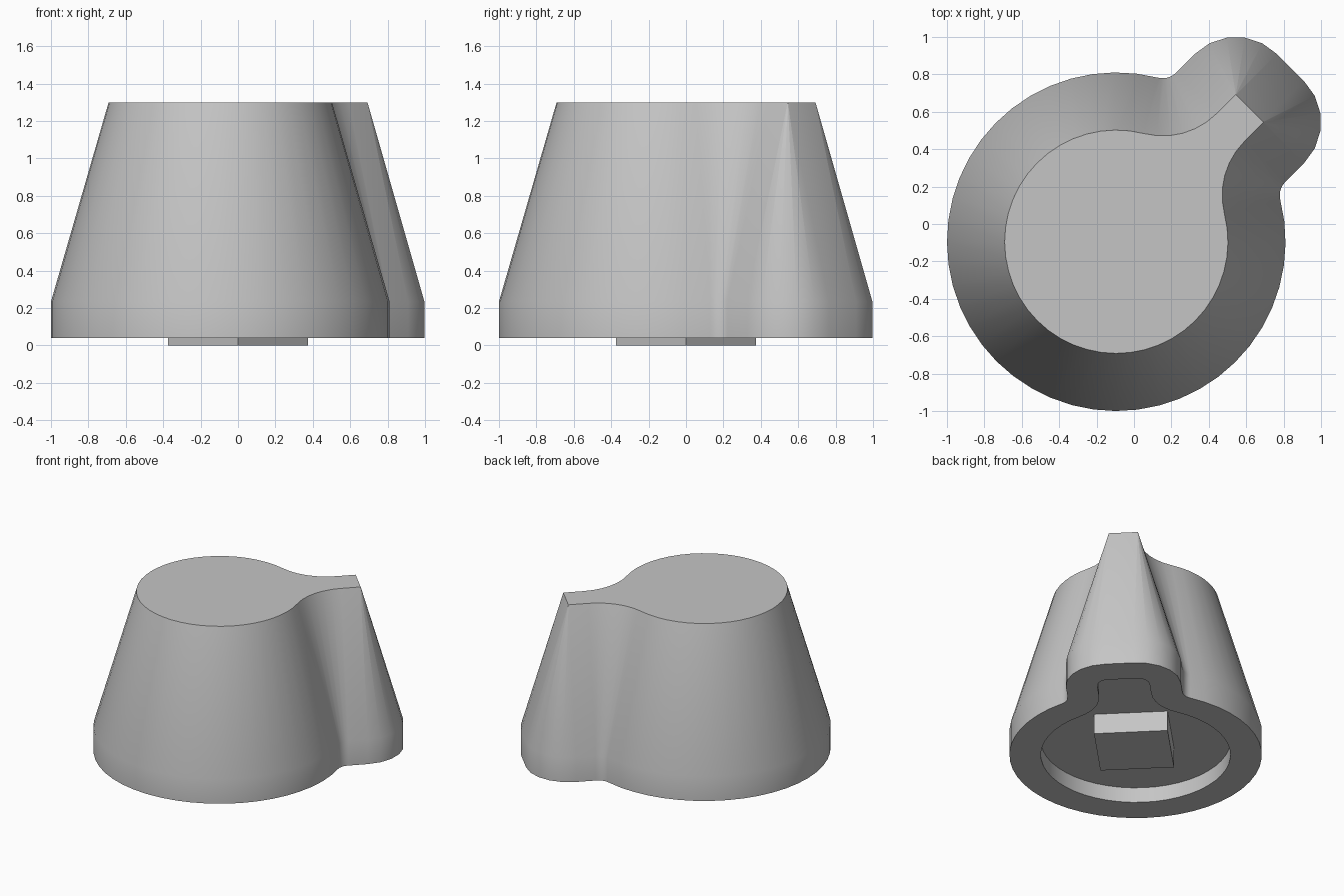
import bpy, bmesh
from math import sin, cos, atan2, sqrt, pi, radians
from mathutils import Matrix

cube = bpy.data.objects.get("Cube")
if cube:
    bpy.data.objects.remove(cube, do_unlink=True)

grey = bpy.data.materials.new("plain_grey")
grey.use_nodes = True
colour = (0.56, 0.56, 0.56, 1)
grey.diffuse_color = colour
grey.node_tree.nodes["Principled BSDF"].inputs["Base Color"].default_value = colour

# Outline dimensions, measured along the pointer direction from the origin
HUB, RADIUS = -0.134, 0.905      # round body centre and radius
HALF, TIP = 0.413, 1.183         # pointer half width and reach
CORNER, FILLET = 0.31, 0.1       # pointer corner and inner fillet radii
TURN = Matrix.Rotation(pi / 4, 4, 'Z')


def arc(cx, cy, r, start, end, steps):
    angles = [start + (end - start) * i / steps for i in range(steps + 1)]
    return [(cx + r * cos(a), cy + r * sin(a)) for a in angles]


def outline(inset):
    """Knob outline shrunk by inset: pointer corner, fillet, round body, mirrored."""
    fy = HALF + FILLET
    fx = sqrt((RADIUS + FILLET) ** 2 - fy ** 2)
    join = atan2(fy, fx)
    half = arc(TIP - CORNER, HALF - CORNER, CORNER - inset, 0, pi / 2, 5)
    half += arc(HUB + fx, fy, FILLET + inset, -pi / 2, join - pi, 6)
    half += arc(HUB, 0, RADIUS - inset, join, pi, 20)[1:]
    return half + [(x, -y) for x, y in reversed(half[:-1])]


def finish(name, bm):
    bmesh.ops.recalc_face_normals(bm, faces=bm.faces)
    bm.transform(TURN)
    mesh = bpy.data.meshes.new(name)
    bm.to_mesh(mesh)
    bm.free()
    mesh.materials.append(grey)
    obj = bpy.data.objects.new(name, mesh)
    bpy.context.collection.objects.link(obj)
    return obj


# Knob body: recess ceiling, recess rim, outer rim, skirt top, flat top
bm = bmesh.new()
rings = []
for inset, z in [(0.225, 0.16), (0.225, 0.04), (0, 0.04), (0, 0.235), (0.308, 1.3)]:
    rings.append([bm.verts.new((x, y, z)) for x, y in outline(inset)])
for low, high in zip(rings, rings[1:]):
    for i in range(len(low)):
        bm.faces.new((low[i - 1], low[i], high[i], high[i - 1]))
bm.faces.new(rings[0])
bm.faces.new(rings[-1])
body = finish("knob_body", bm)

# Square stem under the knob
bm = bmesh.new()
bmesh.ops.create_cube(bm, size=1)
bm.transform(Matrix.Translation((0, 0, 0.085)) @ Matrix.Diagonal((0.53, 0.53, 0.17, 1)))
finish("square_stem", bm)

# Smooth the walls, keeping rims sharp
bpy.ops.object.select_all(action='DESELECT')
body.select_set(True)
bpy.context.view_layer.objects.active = body
bpy.ops.object.shade_smooth_by_angle(angle=radians(30))
